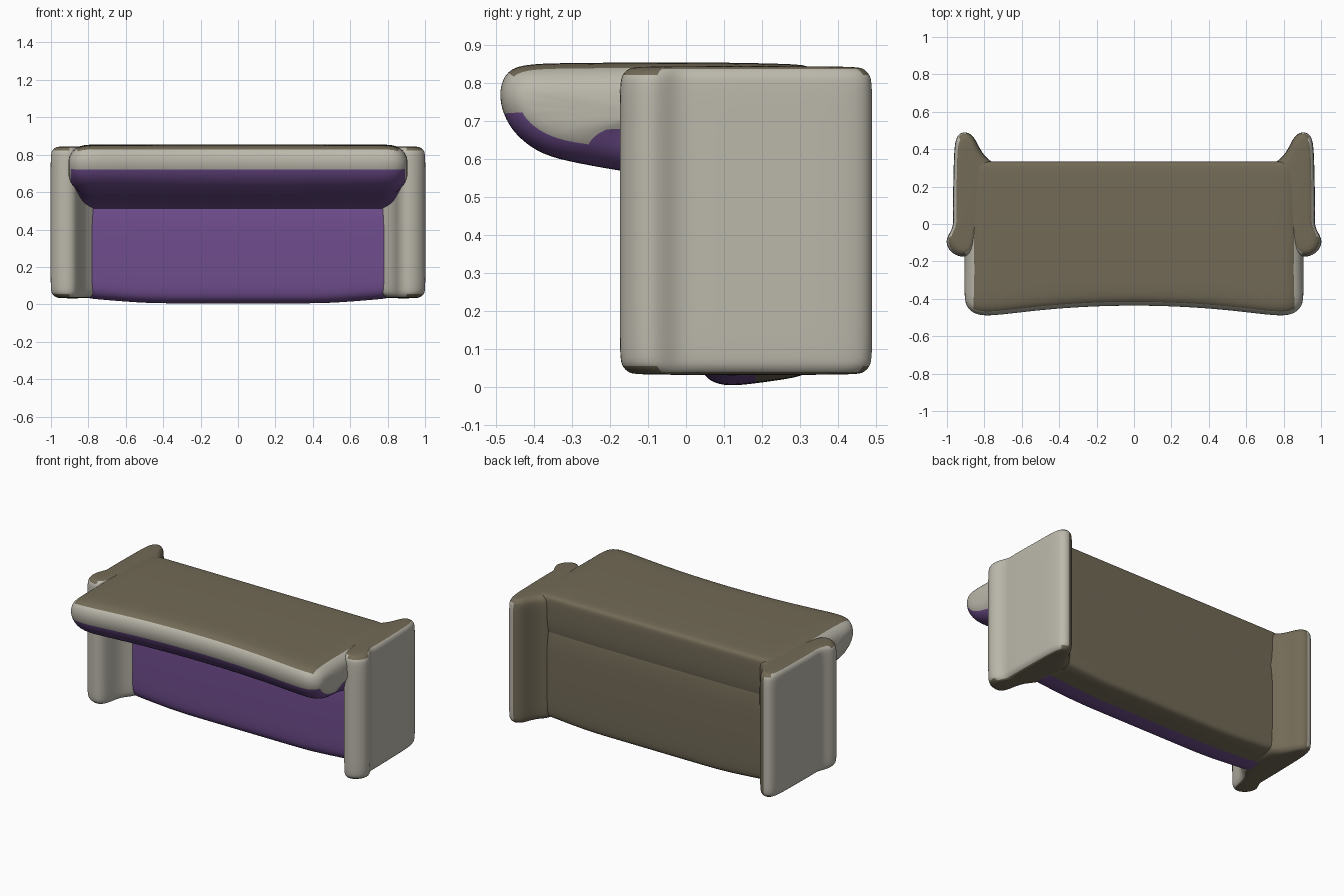
import bpy, bmesh, math

if "Cube" in bpy.data.objects:
    bpy.data.objects.remove(bpy.data.objects["Cube"])


def material(name, rgb):
    m = bpy.data.materials.new(name)
    m.diffuse_color = (*rgb, 1)
    m.use_nodes = True
    m.node_tree.nodes["Principled BSDF"].inputs["Base Color"].default_value = m.diffuse_color
    return m


BEIGE = material("beige fabric", (0.50, 0.48, 0.41))
PURPLE = material("purple cushion", (0.16, 0.075, 0.27))
BROWN = material("brown backing", (0.17, 0.145, 0.095))


def loft(name, sections, pick):
    """Skin a row of matching closed sections; pick(centre, normal) gives the material slot."""
    bm = bmesh.new()
    rings = [[bm.verts.new(p) for p in s] for s in sections]
    n = len(rings[0])
    for a, b in zip(rings, rings[1:]):
        for i in range(n):
            j = (i + 1) % n
            bm.faces.new((a[i], a[j], b[j], b[i]))
    bm.faces.new(rings[0])
    bm.faces.new(rings[-1])
    bmesh.ops.recalc_face_normals(bm, faces=bm.faces)
    for f in bm.faces:
        f.smooth = True
        f.normal_update()
        f.material_index = pick(f.calc_center_median(), f.normal)
    mesh = bpy.data.meshes.new(name)
    bm.to_mesh(mesh)
    bm.free()
    for m in (BEIGE, PURPLE, BROWN):
        mesh.materials.append(m)
    ob = bpy.data.objects.new(name, mesh)
    bpy.context.collection.objects.link(ob)
    sub = ob.modifiers.new("smooth", 'SUBSURF')
    sub.levels = sub.render_levels = 2
    return ob


def rounded_stations(lo, hi, r, mid):
    """Positions from lo to hi with rounded ends: (position, inset)."""
    arc = [math.radians(a) for a in (0, 30, 60, 90)]
    start = [(lo + r * (1 - math.sin(a)), r * (1 - math.cos(a))) for a in reversed(arc)]
    end = [(hi - r * (1 - math.sin(a)), r * (1 - math.cos(a))) for a in arc]
    centre = [(lo + (hi - lo) * (k + 1) / (mid + 1), 0) for k in range(mid)]
    return start + centre + end


# backrest, tipped over so its upper edge is the overhanging lip
back_profile = [(0.335, 0.845), (0.335, 0.80), (0.335, 0.62), (0.30, 0.50), (0.10, 0.49),
                (0.03, 0.515), (-0.04, 0.55), (-0.18, 0.57), (-0.29, 0.59), (-0.38, 0.61),
                (-0.45, 0.66), (-0.485, 0.72), (-0.495, 0.78), (-0.475, 0.835),
                (-0.42, 0.852), (-0.28, 0.853), (0.0, 0.856), (0.29, 0.851)]
sections = []
for x, inset in rounded_stations(-0.91, 0.91, 0.10, 9):
    bow = 0.055 * max(0, 1 - (abs(x) / 0.75) ** 2)      # lip is set back in the middle
    s = 1 - inset / 0.15
    ring = []
    for y, z in back_profile:
        w = max(0, min(1, (-y - 0.1) / 0.35))
        yy = y + bow * w
        waist = 0.03 * math.exp(-((y + 0.19) / 0.07) ** 2) * (1 if x > 0 else -1)
        ring.append((x - (waist if abs(x) > 0.8 else 0),
                     0.0 + yy * (1 - inset / 0.5), 0.73 + (z - 0.73) * s))
    sections.append(ring)


def back_slot(c, n):
    if n.z > 0.8 or n.y > 0.5:
        return 2
    return 1 if c.z < 0.73 and abs(n.x) < 0.95 else 0


loft("backrest", sections, back_slot)

# seat, its cushion facing forward
seat_profile = [(0.335, 0.78), (0.335, 0.40), (0.335, 0.07), (0.325, 0.035), (0.27, 0.022),
                (0.18, 0.01), (0.11, 0.002), (0.06, 0.015), (0.035, 0.05), (0.03, 0.12),
                (0.03, 0.35), (0.035, 0.54), (0.10, 0.70)]
sections = []
for k in range(13):
    x = -0.9 + 0.15 * k
    lift = 0.035 * max(0, (abs(x) - 0.5) / 0.4)
    sections.append([(x, y, z + lift * (1 - z)) for y, z in seat_profile])
loft("seat", sections, lambda c, n: 1 if c.y < 0.15 else 2)

# arms: plan outline with a rolled front edge, extruded upward
arm_plan = [(0.74, 0.325), (0.79, 0.35), (0.83, 0.41), (0.855, 0.47), (0.90, 0.497),
            (0.945, 0.48), (0.962, 0.42), (0.965, 0.25), (0.97, 0.06), (0.965, -0.005),
            (0.98, -0.04), (1.005, -0.08), (1.0, -0.125), (0.96, -0.168), (0.90, -0.18),
            (0.86, -0.15), (0.845, -0.08), (0.82, 0.0), (0.75, 0.05), (0.73, 0.18)]
for side, name in ((1, "right_arm"), (-1, "left_arm")):
    sections = []
    for z, inset in rounded_stations(0.032, 0.845, 0.045, 4):
        sections.append([(side * (0.89 + (x - 0.89) * (1 - inset / 0.1)),
                          0.16 + (y - 0.16) * (1 - inset / 0.33), z) for x, y in arm_plan])

    def arm_slot(c, n):
        if n.z > 0.7 or n.z < -0.7:
            return 2
        return 2 if c.y > 0.3 and c.x * n.x < 0.3 else 0

    loft(name, sections, arm_slot)
